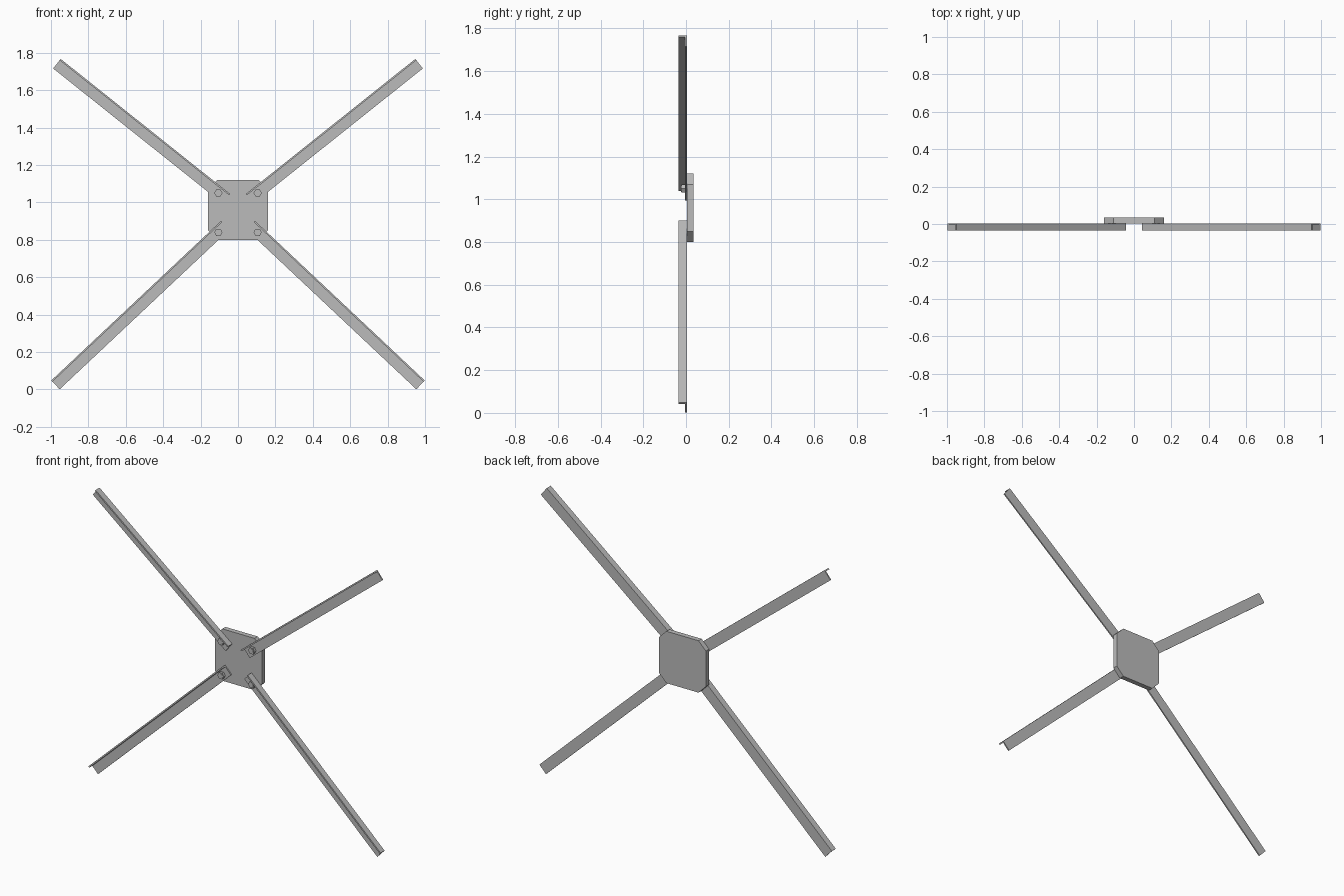
import bpy, bmesh, math
from mathutils import Vector

cube = bpy.data.objects.get("Cube")
if cube:
    bpy.data.objects.remove(cube, do_unlink=True)

# Single bare-metal colour
steel = bpy.data.materials.new("grey_steel")
steel.use_nodes = True
COLOUR = (0.5, 0.5, 0.5, 1)
steel.diffuse_color = COLOUR
steel.node_tree.nodes["Principled BSDF"].inputs["Base Color"].default_value = COLOUR


def prism(name, outline, sweep):
    """Sweep a closed planar outline along a vector into a solid."""
    bm = bmesh.new()
    face = bm.faces.new([bm.verts.new(p) for p in outline])
    new = bmesh.ops.extrude_face_region(bm, geom=[face])["geom"]
    verts = [v for v in new if isinstance(v, bmesh.types.BMVert)]
    bmesh.ops.translate(bm, verts=verts, vec=sweep)
    bmesh.ops.recalc_face_normals(bm, faces=bm.faces)
    mesh = bpy.data.meshes.new(name)
    bm.to_mesh(mesh)
    bm.free()
    mesh.materials.append(steel)
    obj = bpy.data.objects.new(name, mesh)
    bpy.context.collection.objects.link(obj)
    return obj


BACK, FRONT, LIP = 0.004, -0.004, -0.035   # depths of flange and lip
WIDTH, WALL = 0.065, 0.009                 # angle bar section


def angle_bar(name, inner, outer, side):
    """L-section bar whose lip runs along its upper edge."""
    a = Vector((inner[0] * side, 0, inner[1]))
    b = Vector((outer[0] * side, 0, outer[1]))
    along = b - a
    across = Vector((along.z, 0, -along.x)).normalized()
    if across.z > 0:
        across.negate()
    section = [(0, BACK), (WIDTH, BACK), (WIDTH, FRONT),
               (WALL, FRONT), (WALL, LIP), (0, LIP)]
    prism(name, [a + across * w + Vector((0, y, 0)) for w, y in section], along)


def bolt_part(name, x, z, radius, sides, tip):
    ring = [(x + radius * math.cos(math.tau * i / sides), FRONT,
             z + radius * math.sin(math.tau * i / sides)) for i in range(sides)]
    return prism(name, ring, (0, tip - FRONT, 0))


# Centre plate with clipped corners
HALF, CLIP, MID = 0.16, 0.11, 0.96
corners = []
for sx, sz in ((1, 1), (-1, 1), (-1, -1), (1, -1)):
    pair = [(sx * HALF, BACK, MID + sz * CLIP), (sx * CLIP, BACK, MID + sz * HALF)]
    corners += pair if sx == sz else pair[::-1]
prism("centre_plate", corners, (0, 0.031, 0))

# Four arms, each held by one bolt
for side, label in ((1, "left"), (-1, "right")):
    angle_bar("upper_arm_" + label, (0.042, 1.045), (0.948, 1.767), side)
    angle_bar("lower_arm_" + label, (0.09, 0.902), (0.998, 0.048), side)
    for level, z in (("upper", 1.05), ("lower", 0.84)):
        bolt_part(f"{level}_nut_{label}", side * 0.105, z, 0.022, 6, -0.02)
        shank = bolt_part(f"{level}_bolt_{label}", side * 0.105, z, 0.015, 16, -0.023)
        bpy.context.view_layer.objects.active = shank
        shank.select_set(True)
        bpy.ops.object.shade_smooth_by_angle(angle=math.radians(35))
        shank.select_set(False)
